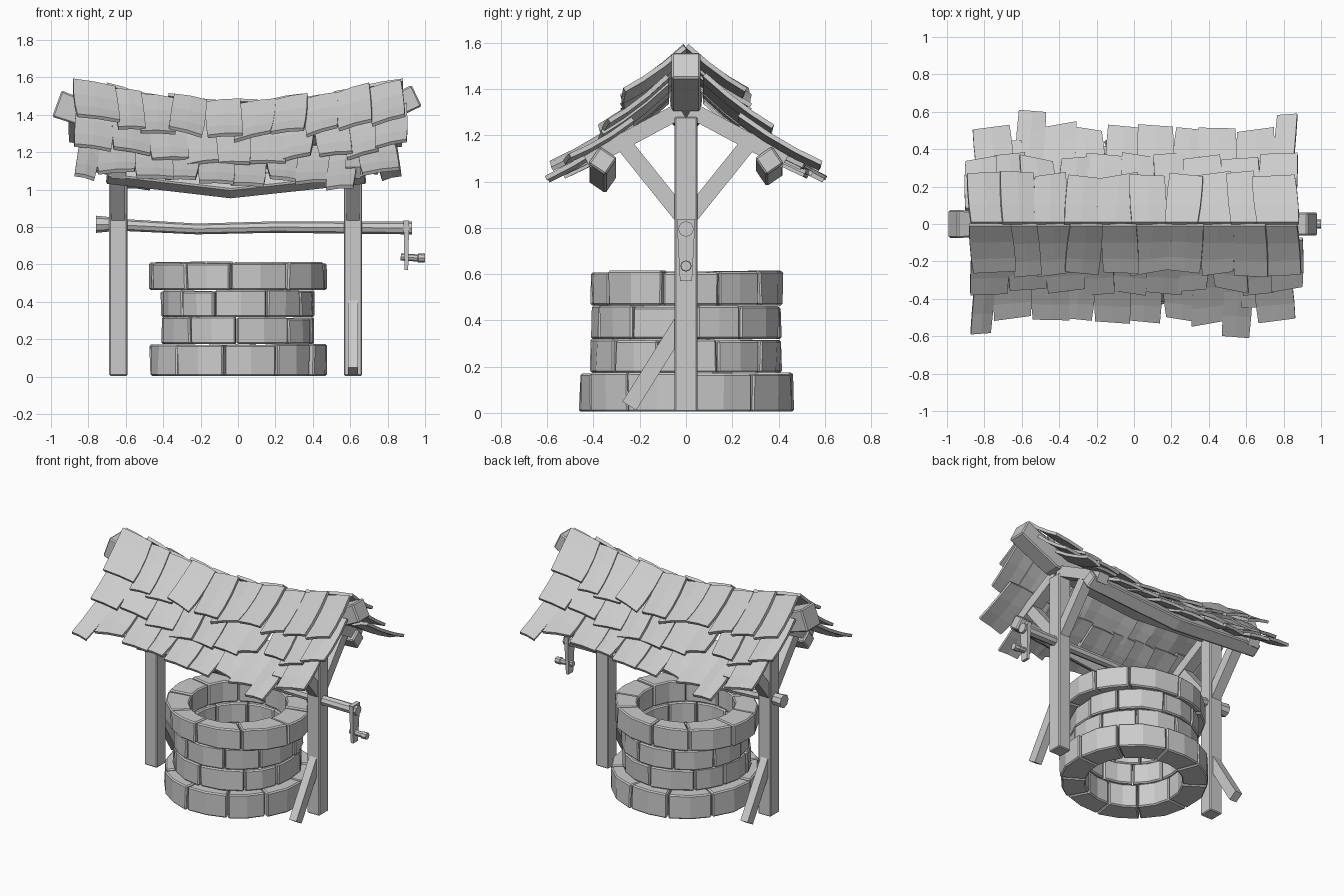
import bpy, bmesh, math, random
from mathutils import Vector

if "Cube" in bpy.data.objects:
    bpy.data.objects.remove(bpy.data.objects["Cube"])

random.seed(4)
R = random.uniform


def finish(name, bm, bevel=0.0, thick=0.0):
    bmesh.ops.recalc_face_normals(bm, faces=bm.faces)
    me = bpy.data.meshes.new(name)
    bm.to_mesh(me)
    bm.free()
    ob = bpy.data.objects.new(name, me)
    bpy.context.collection.objects.link(ob)
    if thick:
        m = ob.modifiers.new("thickness", 'SOLIDIFY')
        m.thickness = thick
        m.offset = 0
    if bevel:
        m = ob.modifiers.new("bevel", 'BEVEL')
        m.width = bevel
        m.segments = 1
        m.limit_method = 'ANGLE'
    return ob


def sweep(name, pts, side, a, b, n=4, scale=None, roll=0.0, bevel=0.0):
    """Sweep a rectangle (n=4, a x b) or an n-gon along a flat path; side = path plane normal."""
    bm = bmesh.new()
    pts = [Vector(p) for p in pts]
    side = Vector(side)
    rings = []
    for i, p in enumerate(pts):
        t = (pts[min(i + 1, len(pts) - 1)] - pts[max(i - 1, 0)]).normalized()
        up = t.cross(side)
        s = scale[i] if scale else 1
        ring = []
        for k in range(n):
            if n == 4:
                u, v = [(-a, -b), (a, -b), (a, b), (-a, b)][k]
                u, v = u / 2 * s, v / 2 * s
            else:
                ang = 2 * math.pi * k / n
                u, v = a * s * math.cos(ang), b * s * math.sin(ang)
            c, d = math.cos(roll), math.sin(roll)
            ring.append(bm.verts.new(p + side * (u * c - v * d) + up * (u * d + v * c)))
        rings.append(ring)
    for r0, r1 in zip(rings, rings[1:]):
        for k in range(n):
            bm.faces.new((r0[k], r0[(k + 1) % n], r1[(k + 1) % n], r1[k]))
    bm.faces.new(rings[0][::-1])
    bm.faces.new(rings[-1])
    return finish(name, bm, bevel)


def stone_ring(name, z0, z1, rx, ry, inner, count, start):
    """Ring of separate wedge stones with uneven widths."""
    bm = bmesh.new()
    edges = [start + (i + R(-.14, .14)) * 2 * math.pi / count for i in range(count)]
    edges.append(edges[0] + 2 * math.pi)
    for a0, a1 in zip(edges, edges[1:]):
        a0, a1 = a0 + .009, a1 - .009
        k, dz = R(.985, 1.015), R(-.005, .005)
        cols = []
        for f in (0, .5, 1):
            a = a0 + (a1 - a0) * f
            c, s = math.cos(a), math.sin(a)
            lo, hi = R(.985, 1.01) * k, R(.985, 1.01) * k
            cols.append([bm.verts.new(v) for v in (
                (inner * c, inner * s, z0), (rx * lo * c, ry * lo * s, z0),
                (rx * hi * c, ry * hi * s, z1 + dz), (inner * c, inner * s, z1 + dz))])
        for c0, c1 in zip(cols, cols[1:]):
            for j in range(4):
                bm.faces.new((c0[j], c1[j], c1[(j + 1) % 4], c0[(j + 1) % 4]))
        bm.faces.new(cols[0])
        bm.faces.new(cols[-1][::-1])
    return finish(name, bm, bevel=.008)


# Stone wall of the well
stone_ring("stone_ring_base", .005, .172, .475, .468, .31, 10, .1)
stone_ring("stone_ring_lower", .174, .317, .41, .41, .305, 10, .35)
stone_ring("stone_ring_upper", .319, .461, .41, .41, .305, 10, .05)
stone_ring("stone_ring_top", .464, .61, .48, .415, .31, 10, .3)

# Posts with braces; the ground strut sits on opposite sides of the two posts
for tag, x, sgn in (("left", -.64, 1), ("right", .615, -1)):
    sweep(f"{tag}_post", [(x, 0, .005), (x, 0, 1.28)], (1, 0, 0), .097, .1, bevel=.006)
    sweep(f"{tag}_ground_strut", [(x, sgn * .245, .03), (x, sgn * .02, .39)],
          (1, 0, 0), .055, .07)
    for side, s in (("front", -1), ("back", 1)):
        sweep(f"{tag}_{side}_brace", [(x, s * .01, .84), (x, s * .275, 1.17)],
              (1, 0, 0), .07, .07)
        sweep(f"{tag}_{side}_rafter", [(x, s * .02, 1.31), (x, s * .43, 1.09)],
              (1, 0, 0), .08, .07)

# Sagging ridge beam and shorter eave beams
sweep("ridge_beam", [(-.968, 0, 1.46), (-.68, 0, 1.355), (-.03, 0, 1.30), (.68, 0, 1.37), (.955, 0, 1.503)],
      (0, 1, 0), .125, .125, scale=[1.2, 1, .95, 1, 1], bevel=.008)
for side, s, h in (("front", -1, 0), ("back", 1, .03)):
    sweep(f"{side}_eave_beam",
          [(-.7, s * .36, 1.09), (-.04, s * .36, 1.012 + h), (.68, s * .36, 1.09)],
          (0, 1, 0), .09, .09, roll=s * .6, bevel=.008)

# Winding axle and crank
sweep("axle", [(-.76, 0, .815), (-.69, 0, .815), (-.685, 0, .815), (-.22, 0, .79), (.2, 0, .80), (.93, 0, .795)],
      (0, 1, 0), .034, .034, n=8, scale=[1.35, 1.15, .95, .85, .9, 1])
sweep("crank_arm", [(.9, 0, .835), (.9, 0, .57)], (0, 1, 0), .08, .03, scale=[1, .65])
sweep("crank_handle", [(.87, 0, .64), (.96, 0, .635), (.965, 0, .635), (1.0, 0, .635)],
      (0, 1, 0), .019, .019, n=8, scale=[1, 1, 1.3, 1.2])


# Roof shingles: three overlapping rows, the back being the front turned half round
def shingle_row(name, edges, y0, z0, y1, z1, sag, longer={}):
    bm = bmesh.new()
    slope = (z1 - z0) / (y1 - y0)
    for i, (xa, xb) in enumerate(zip(edges, edges[1:])):
        ext = longer.get(i, 0) + R(-.015, .015)
        skew, roll, lift = R(-.03, .03), R(-.014, .014), R(-.006, .012)
        if i in longer:
            skew -= .05
        tip = R(-.018, .018)
        grid = []
        for v in (0, .35, .7, 1):
            row = []
            for u in (-.5, 0, .5):
                w = (xb - xa) * (1.0 + .06 * math.sin(v * 3)) + .004
                x = (xa + xb) / 2 + u * w + skew * v
                y = y0 + (y1 - ext - y0) * v + tip * u * 2 * v
                z = z0 + slope * (y - y0) - .014 * math.sin(math.pi * v)
                z += lift + roll * u * 2 - sag * max(0, 1 - (x / .9) ** 2)
                z += .012 * (.5 - abs(u))
                row.append(bm.verts.new((x, y, z)))
            grid.append(row)
        for r0, r1 in zip(grid, grid[1:]):
            for j in range(2):
                bm.faces.new((r0[j], r1[j], r1[j + 1], r0[j + 1]))
    ob = finish("front_" + name, bm, thick=.02)
    back = ob.copy()
    back.name = "back_" + name
    back.rotation_euler.z = math.pi
    bpy.context.collection.objects.link(back)


shingle_row("shingles_top", [-.88, -.66, -.52, -.34, -.17, .01, .2, .37, .53, .7, .87],
            -.005, 1.59, -.26, 1.405, .12)
shingle_row("shingles_middle", [-.86, -.67, -.48, -.29, -.13, .06, .25, .41, .58, .74, .9],
            -.08, 1.465, -.36, 1.25, .11)
shingle_row("shingles_bottom", [-.84, -.74, -.55, -.36, -.2, -.02, .15, .33, .5, .64, .83],
            -.23, 1.295, -.515, 1.122, .09, {0: .06, 8: .08})
